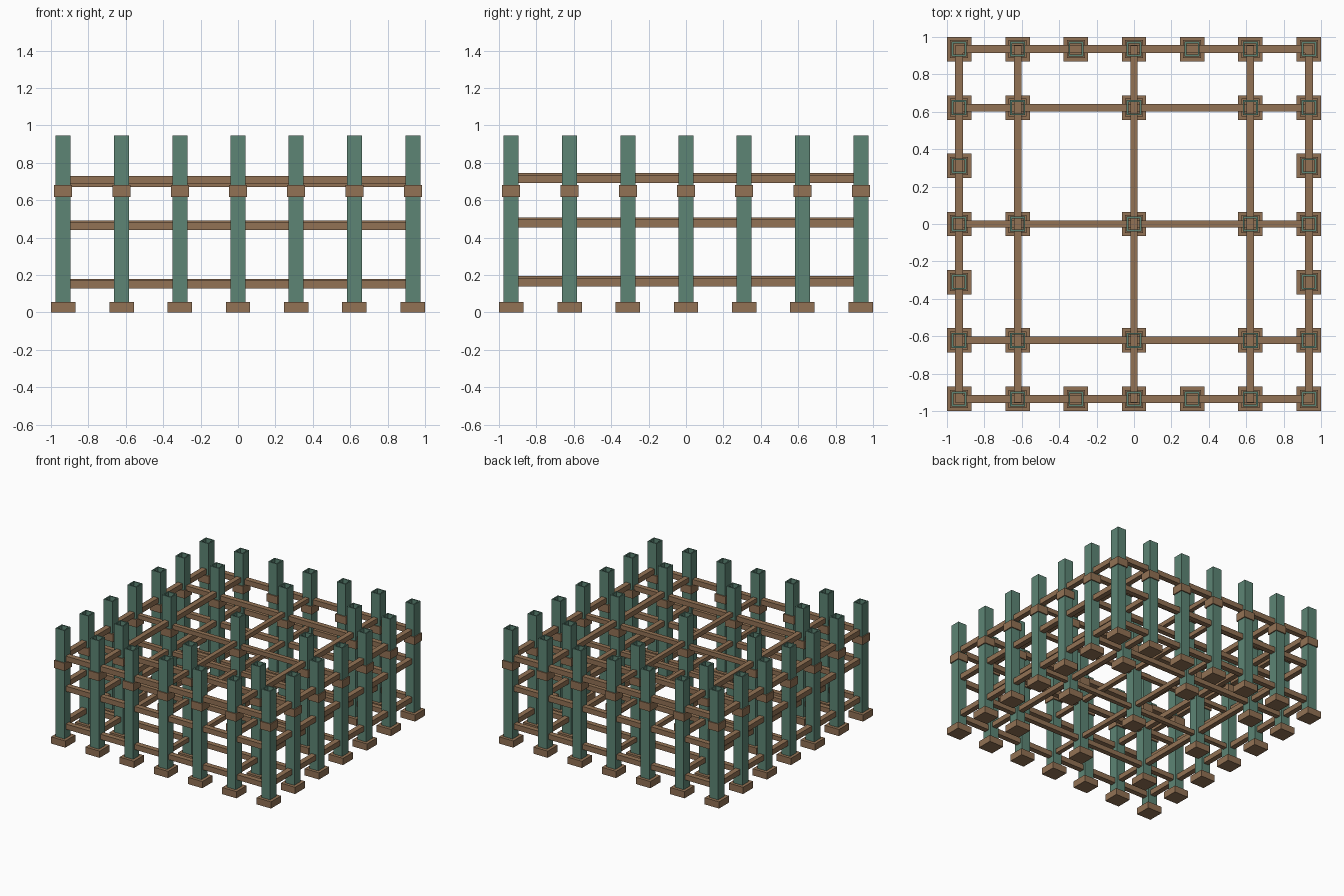
import bpy, bmesh

if "Cube" in bpy.data.objects:
    bpy.data.objects.remove(bpy.data.objects["Cube"])

def material(name, rgb):
    m = bpy.data.materials.new(name)
    m.diffuse_color = (*rgb, 1)
    m.use_nodes = True
    m.node_tree.nodes["Principled BSDF"].inputs["Base Color"].default_value = m.diffuse_color
    return m

GREEN = material("weathered green", (0.109, 0.235, 0.178))
BROWN = material("timber brown", (0.288, 0.168, 0.089))

def finish(name, bm, mat):
    bmesh.ops.recalc_face_normals(bm, faces=bm.faces)
    me = bpy.data.meshes.new(name)
    bm.to_mesh(me)
    bm.free()
    me.materials.append(mat)
    ob = bpy.data.objects.new(name, me)
    bpy.context.collection.objects.link(ob)
    return ob

def box(name, centre, size, mat):
    bm = bmesh.new()
    bmesh.ops.create_cube(bm, size=1)
    bmesh.ops.scale(bm, vec=size, verts=bm.verts)
    bmesh.ops.translate(bm, vec=centre, verts=bm.verts)
    return finish(name, bm, mat)

def tube(name, x, y, z0, z1, outer, inner, mat):
    """Open square tube: four loops joined into outer wall, rim, inner wall, rim."""
    bm = bmesh.new()
    loops = []
    for w, z in ((outer, z0), (outer, z1), (inner, z1), (inner, z0)):
        h = w / 2
        loops.append([bm.verts.new((x + sx * h, y + sy * h, z))
                      for sx, sy in ((-1, -1), (1, -1), (1, 1), (-1, 1))])
    for k in range(4):
        a, b = loops[k], loops[(k + 1) % 4]
        for i in range(4):
            j = (i + 1) % 4
            bm.faces.new((a[i], a[j], b[j], b[i]))
    return finish(name, bm, mat)

STEP, EDGE = 0.311, 0.935
ring = [-EDGE, -2 * STEP, -STEP, 0, STEP, 2 * STEP, EDGE]
rows = [-EDGE, -2 * STEP, 0, 2 * STEP, EDGE]

# Posts: full perimeter plus the sparser inner grid
spots = {(x, y) for x in ring for y in ring if EDGE in (abs(x), abs(y))}
spots |= {(x, y) for x in rows for y in rows}
for x, y in sorted(spots):
    box("footing", (x, y, 0.0275), (0.13, 0.13, 0.055), BROWN)
    tube("post", x, y, 0.055, 0.945, 0.08, 0.06, GREEN)
    tube("collar", x, y, 0.618, 0.682, 0.097, 0.08, BROWN)

# Rails: three levels in both directions, inner rails set slightly differently
for p in rows:
    outer = abs(p) == EDGE
    w = 0.043 if outer else (0.041 if p else 0.036)
    x_levels = (0.150, 0.461, 0.708) if outer else (0.157, 0.472, 0.692)
    y_levels = (0.160, 0.474, 0.712) if outer else (0.174, 0.488, 0.725)
    for z in x_levels:
        box("cross_rail", (0, p, z), (2 * EDGE + 0.04, w, w), BROWN)
    for z in y_levels:
        box("side_rail", (p, 0, z), (w, 2 * EDGE + 0.04, w), BROWN)
